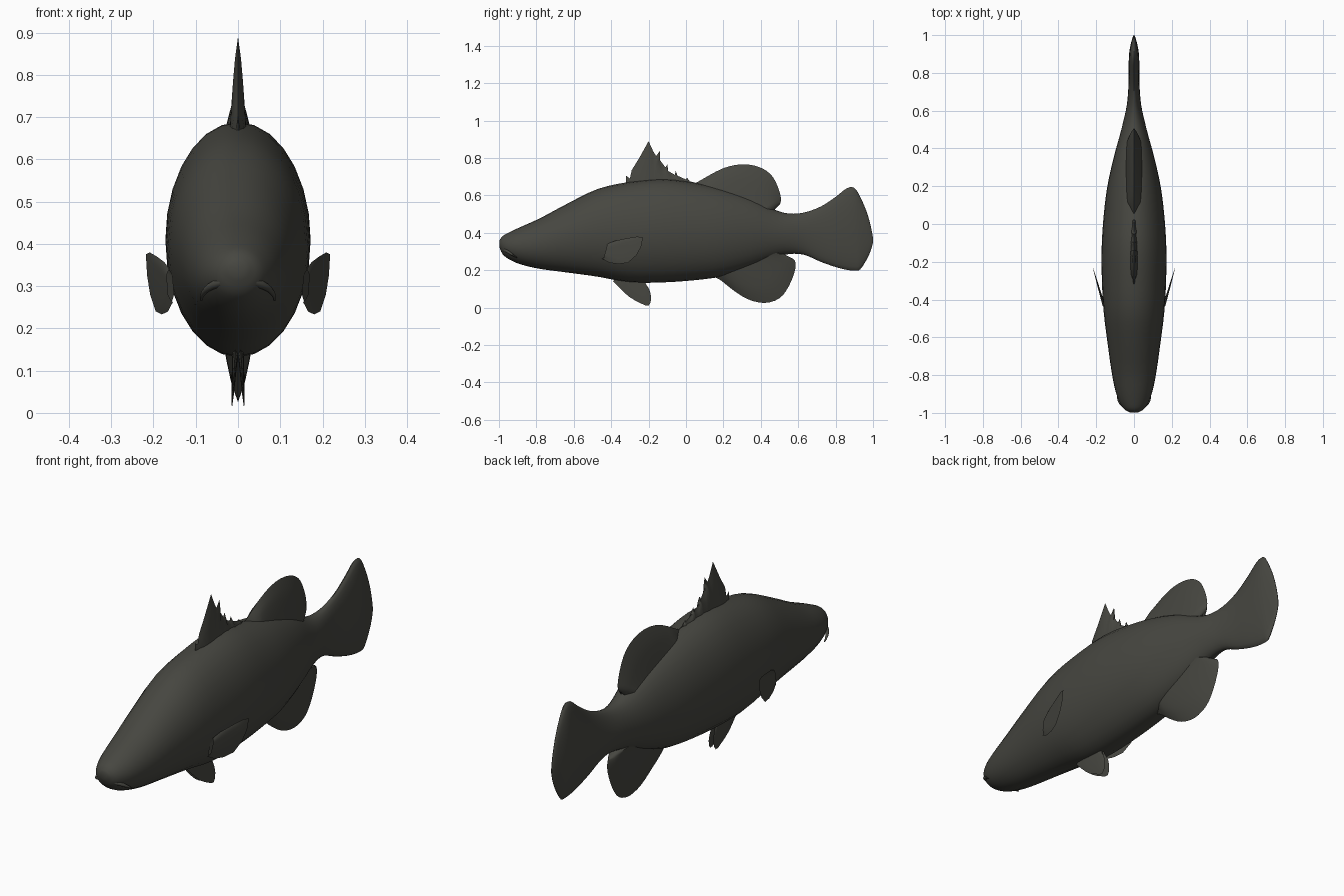
import bpy, bmesh, math

if "Cube" in bpy.data.objects:
    bpy.data.objects.remove(bpy.data.objects["Cube"])

mat = bpy.data.materials.new("dark_olive_grey")
mat.diffuse_color = (0.062, 0.062, 0.052, 1)
mat.use_nodes = True
mat.node_tree.nodes["Principled BSDF"].inputs["Base Color"].default_value = mat.diffuse_color


def smooth_path(pts, steps=3):
    """Catmull-Rom spline through tuples of any size."""
    out = []
    for i in range(len(pts) - 1):
        a, b, c, d = (pts[max(0, min(len(pts) - 1, i + k))] for k in (-1, 0, 1, 2))
        for s in range(steps):
            t = s / steps
            out.append(tuple(0.5 * (2 * q + (r - p) * t + (2 * p - 5 * q + 4 * r - u) * t * t
                                    + (3 * q - p - 3 * r + u) * t ** 3)
                             for p, q, r, u in zip(a, b, c, d)))
    return out + [pts[-1]]


def finish(name, bm, angle=50):
    bmesh.ops.remove_doubles(bm, verts=bm.verts, dist=0.0002)
    bmesh.ops.recalc_face_normals(bm, faces=bm.faces)
    me = bpy.data.meshes.new(name)
    bm.to_mesh(me)
    bm.free()
    me.materials.append(mat)
    ob = bpy.data.objects.new(name, me)
    bpy.context.collection.objects.link(ob)
    bpy.ops.object.select_all(action='DESELECT')
    ob.select_set(True)
    bpy.context.view_layer.objects.active = ob
    bpy.ops.object.shade_smooth_by_angle(angle=math.radians(angle))
    return ob


def loft(name, stations, sides=28):
    """Elliptical rings at (y, bottom, top, half width)."""
    bm = bmesh.new()
    rings = []
    for y, lo, hi, w in stations:
        rings.append([bm.verts.new((w * math.sin(2 * math.pi * i / sides), y,
                                    (lo + hi) / 2 + (hi - lo) / 2 * math.cos(2 * math.pi * i / sides)))
                      for i in range(sides)])
    for a, b in zip(rings, rings[1:]):
        for i in range(sides):
            j = (i + 1) % sides
            bm.faces.new((a[i], a[j], b[j], b[i]))
    bm.faces.new(rings[0])
    bm.faces.new(rings[-1])
    return finish(name, bm)


def fin(name, start, end, rim, width, x_of=lambda y, z: 0, power=0.7):
    """Lens-shaped fin in y,z: straight root from start to end, thinning to the rim."""
    bm = bmesh.new()
    n, rows = len(rim), 5
    for side in (-1, 1):
        grid = []
        for i, (ry, rz) in enumerate(rim):
            f = i / (n - 1)
            by, bz = (start[k] + (end[k] - start[k]) * f for k in (0, 1))
            row = []
            for k in range(rows + 1):
                t = k / rows
                y, z = by + (ry - by) * t, bz + (rz - bz) * t
                edge = min(1, 6 * f, 6 * (1 - f))
                w = width * (1 - t) ** power * edge
                row.append(bm.verts.new((x_of(y, z) + side * w, y, z)))
            grid.append(row)
        for a, b in zip(grid, grid[1:]):
            for k in range(rows):
                bm.faces.new((a[k], b[k], b[k + 1], a[k + 1]))
    return finish(name, bm)


# Body flowing into the tail fan
loft("body_and_tail", smooth_path([
    (-0.998, 0.325, 0.358, 0.02), (-0.98, 0.285, 0.383, 0.052), (-0.94, 0.255, 0.405, 0.078),
    (-0.88, 0.23, 0.433, 0.099), (-0.78, 0.207, 0.478, 0.119), (-0.63, 0.187, 0.558, 0.14),
    (-0.47, 0.165, 0.635, 0.16), (-0.3, 0.135, 0.672, 0.17), (-0.12, 0.135, 0.688, 0.171),
    (0.05, 0.147, 0.667, 0.16), (0.2, 0.168, 0.635, 0.141), (0.35, 0.215, 0.585, 0.108),
    (0.47, 0.265, 0.525, 0.075), (0.55, 0.286, 0.503, 0.055), (0.63, 0.283, 0.508, 0.038),
    (0.72, 0.245, 0.54, 0.03), (0.8, 0.217, 0.592, 0.029), (0.86, 0.202, 0.638, 0.028),
    (0.9, 0.198, 0.64, 0.026), (0.93, 0.203, 0.595, 0.022), (0.965, 0.255, 0.515, 0.014),
    (0.988, 0.305, 0.435, 0.007), (1.0, 0.35, 0.37, 0.002)]))

# Lower lip: a slim tapering tube wrapped around the jaw
bm = bmesh.new()
rings = []
for i in range(21):
    a = math.radians(-100 + 10 * i)
    c = max(0.0, math.cos(a))
    r = 0.003 + 0.010 * c
    cx, cy, cz = 0.087 * math.sin(a), -0.905 - 0.073 * c, 0.268 + 0.047 * c
    rings.append([bm.verts.new((cx + r * math.cos(b) * math.sin(a), cy - r * math.cos(b) * math.cos(a),
                                cz + r * math.sin(b)))
                  for b in [k * math.pi / 4 for k in range(8)]])
for a, b in zip(rings, rings[1:]):
    for k in range(8):
        bm.faces.new((a[k], a[(k + 1) % 8], b[(k + 1) % 8], b[k]))
finish("lower_lip", bm)

# Spiny front dorsal fin
fin("spiny_dorsal_fin", (-0.32, 0.63), (0.08, 0.63),
    [(-0.32, 0.665), (-0.32, 0.705), (-0.30, 0.69), (-0.29, 0.735), (-0.25, 0.80), (-0.20, 0.89),
     (-0.175, 0.835), (-0.16, 0.81), (-0.138, 0.84), (-0.14, 0.79), (-0.11, 0.75), (-0.10, 0.765),
     (-0.095, 0.73), (-0.06, 0.71), (-0.055, 0.73), (-0.045, 0.705), (0.0, 0.685), (0.005, 0.695),
     (0.02, 0.675), (0.08, 0.66)], 0.022)

# Soft rear dorsal fin and anal fin
fin("soft_dorsal_fin", (0.02, 0.62), (0.47, 0.48), smooth_path(
    [(0.03, 0.655), (0.08, 0.682), (0.16, 0.727), (0.23, 0.755), (0.31, 0.766), (0.39, 0.752),
     (0.45, 0.715), (0.485, 0.66), (0.507, 0.59), (0.5, 0.55), (0.465, 0.525)]), 0.05)
fin("anal_fin", (0.13, 0.22), (0.52, 0.32), smooth_path(
    [(0.14, 0.165), (0.18, 0.15), (0.25, 0.095), (0.33, 0.045), (0.42, 0.025), (0.5, 0.05),
     (0.55, 0.115), (0.583, 0.2), (0.582, 0.25), (0.55, 0.272), (0.52, 0.285)]), 0.05)

# Paired pelvic and pectoral fins
for s, side in ((1, "right"), (-1, "left")):
    fin("pelvic_fin_" + side, (-0.37, 0.17), (-0.22, 0.16), smooth_path(
        [(-0.39, 0.14), (-0.35, 0.1), (-0.3, 0.055), (-0.24, 0.022), (-0.2, 0.01),
         (-0.186, 0.05), (-0.198, 0.1), (-0.225, 0.14)], 2), 0.008,
        lambda y, z, s=s: s * (0.005 + 0.06 * max(0, 0.17 - z)))
    fin("pectoral_fin_" + side, (-0.44, 0.265), (-0.42, 0.34),
        [(-0.45, 0.262), (-0.41, 0.24), (-0.36, 0.233), (-0.31, 0.24), (-0.265, 0.28), (-0.24, 0.325),
         (-0.23, 0.375), (-0.26, 0.38), (-0.32, 0.37), (-0.38, 0.357), (-0.41, 0.345)], 0.007,
        lambda y, z, s=s: s * (0.16 + 0.29 * (y + 0.43)))
